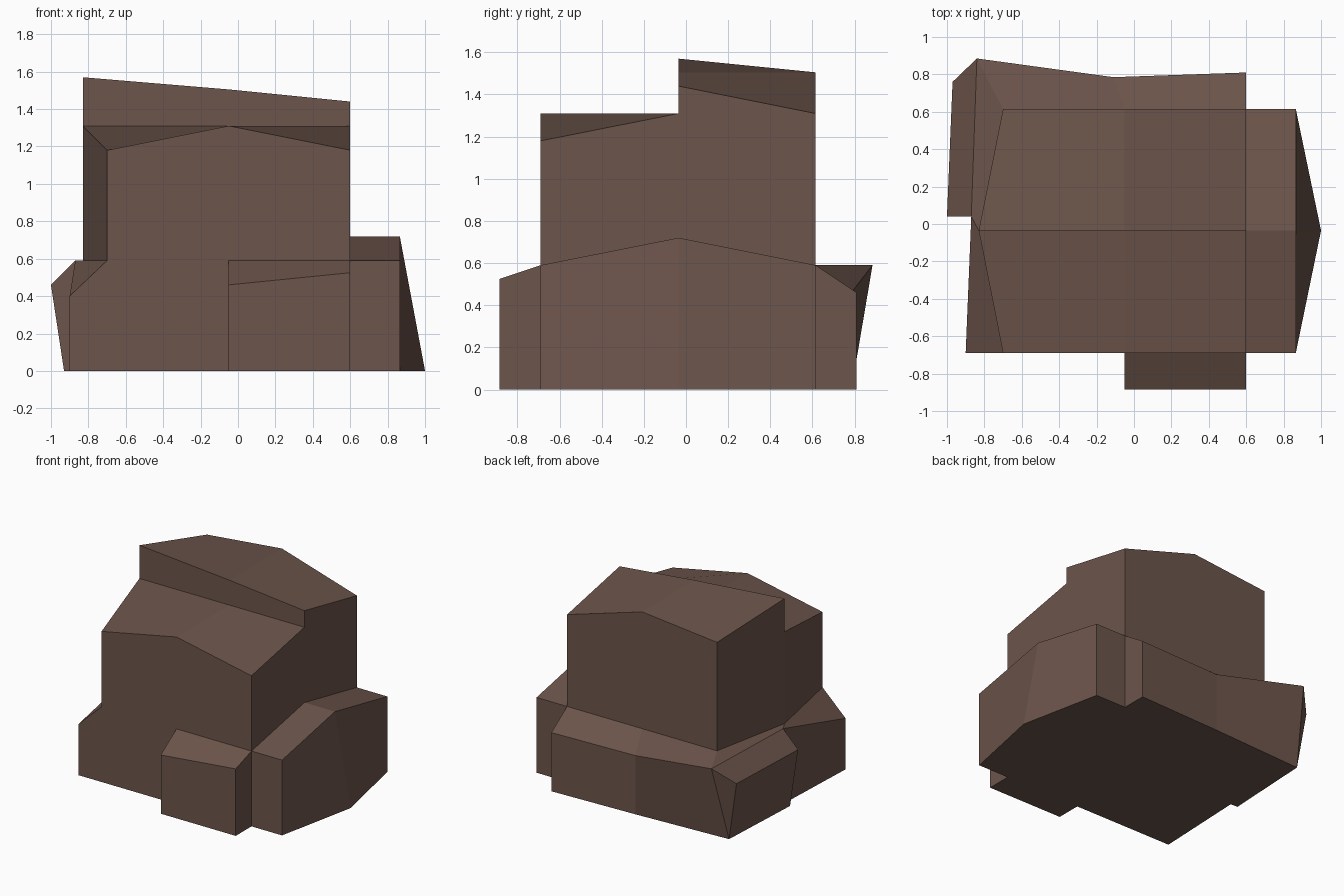
import bpy
import bmesh

if "Cube" in bpy.data.objects:
    bpy.data.objects.remove(bpy.data.objects["Cube"])

stone = bpy.data.materials.new("brown stone")
stone.diffuse_color = (0.150, 0.090, 0.070, 1)
stone.use_nodes = True
stone.node_tree.nodes["Principled BSDF"].inputs["Base Color"].default_value = stone.diffuse_color

# Shared grid lines of the blocks
XL, XM, XR = -0.70, -0.05, 0.60      # left, middle, right
YF, YM, YB = -0.69, -0.035, 0.615    # front, middle, back
BULGE = -0.83                        # left side bulges at the middle
LEDGE = 0.59                         # height of the lower ledges


def add_face(bm, points):
    """Add a flat face, dropping repeated points."""
    unique = list(dict.fromkeys(points))
    if len(unique) > 2:
        bm.faces.new([bm.verts.new(p) for p in unique])


def block(bm, top, walls, feet=None, cap=True):
    """Four-cornered block: top corners anticlockwise from front left.
    walls maps side number to its lower height (one, or one per end);
    feet moves chosen lower corners in x and y."""
    feet = feet or {}
    if cap:
        add_face(bm, top)
    for i, low in walls.items():
        j = (i + 1) % 4
        za, zb = low if isinstance(low, tuple) else (low, low)
        a = (*feet.get(i, top[i][:2]), za)
        b = (*feet.get(j, top[j][:2]), zb)
        add_face(bm, [a, b, top[j], top[i]])


def part(name, *blocks):
    bm = bmesh.new()
    for b in blocks:
        block(bm, **b)
    bmesh.ops.remove_doubles(bm, verts=bm.verts, dist=0.001)
    mesh = bpy.data.meshes.new(name)
    bm.to_mesh(mesh)
    bm.free()
    mesh.materials.append(stone)
    bpy.context.collection.objects.link(bpy.data.objects.new(name, mesh))


# Upper mass, lower front half
part("upper_front",
     dict(top=[(XL, YF, 1.18), (XM, YF, 1.31), (XM, YM, 1.31), (BULGE, YM, 1.31)],
          walls={0: LEDGE, 3: LEDGE}),
     dict(top=[(XM, YF, 1.31), (XR, YF, 1.18), (XR, YM, 1.31), (XM, YM, 1.31)],
          walls={0: LEDGE, 1: (LEDGE, 0.72)}))

# Upper mass, taller back half
part("upper_back",
     dict(top=[(BULGE, YM, 1.57), (XM, YM, 1.505), (XM, YB, 1.505), (XL, YB, 1.44)],
          walls={0: 1.31, 2: LEDGE, 3: LEDGE}),
     dict(top=[(XM, YM, 1.505), (XR, YM, 1.44), (XR, YB, 1.31), (XM, YB, 1.505)],
          walls={0: 1.31, 1: (0.72, LEDGE), 2: LEDGE}))

# Lower front wall under the upper mass
part("front_wall",
     dict(top=[(XL, YF, LEDGE), (XM, YF, LEDGE), (XM, YM, LEDGE), (XL, YM, LEDGE)],
          walls={0: 0}, cap=False))

# Block sticking out at the front
part("front_step",
     dict(top=[(XM, -0.885, 0.46), (XR, -0.885, 0.525), (XR, YF, LEDGE), (XM, YF, LEDGE)],
          walls={0: 0, 1: 0, 3: 0}))

# Right ledge, peaked in the middle and flaring at the foot
part("right_ledge",
     dict(top=[(XR, YF, LEDGE), (0.865, YF, LEDGE), (0.865, YM, 0.72), (XR, YM, 0.72)],
          walls={0: 0, 1: 0}, feet={2: (1.0, YM)}),
     dict(top=[(XR, YM, 0.72), (0.865, YM, 0.72), (0.865, YB, LEDGE), (XR, YB, LEDGE)],
          walls={1: 0, 2: 0}, feet={1: (1.0, YM)}))

# Back ledge
part("back_ledge",
     dict(top=[(XM, YB, LEDGE), (XR, YB, LEDGE), (XR, 0.81, 0.46), (-0.11, 0.785, 0.46)],
          walls={1: 0, 2: 0}),
     dict(top=[(XL, YB, LEDGE), (XM, YB, LEDGE), (-0.11, 0.785, 0.46), (-0.84, 0.885, LEDGE)],
          walls={2: 0}, feet={3: (-0.895, 0.745)}))

# Left ledge, sloping down toward the front
part("left_ledge",
     dict(top=[(-0.90, YF, 0.40), (XL, YF, LEDGE), (BULGE, YM, LEDGE), (-0.87, 0.04, LEDGE)],
          walls={0: 0, 3: 0}),
     dict(top=[(-0.87, 0.04, LEDGE), (BULGE, YM, LEDGE), (XL, YB, LEDGE), (-0.84, 0.885, LEDGE)],
          walls={}))

# Lump on the back left corner, narrowing to the foot
part("corner_lump",
     dict(top=[(-1.0, 0.04, 0.46), (-0.87, 0.04, LEDGE), (-0.84, 0.885, LEDGE), (-0.97, 0.76, 0.46)],
          walls={0: 0, 2: 0, 3: 0},
          feet={0: (-0.93, 0.04), 2: (-0.895, 0.745), 3: (-0.895, 0.745)}))

# Flat underside
outline = [(-0.90, YF), (XM, YF), (XM, -0.885), (XR, -0.885), (XR, YF),
           (0.865, YF), (1.0, YM), (0.865, YB), (XR, YB), (XR, 0.81),
           (-0.11, 0.785), (-0.895, 0.745), (-0.93, 0.04), (-0.87, 0.04)]
bm = bmesh.new()
add_face(bm, [(x, y, 0) for x, y in reversed(outline)])
mesh = bpy.data.meshes.new("underside")
bm.to_mesh(mesh)
bm.free()
mesh.materials.append(stone)
bpy.context.collection.objects.link(bpy.data.objects.new("underside", mesh))
